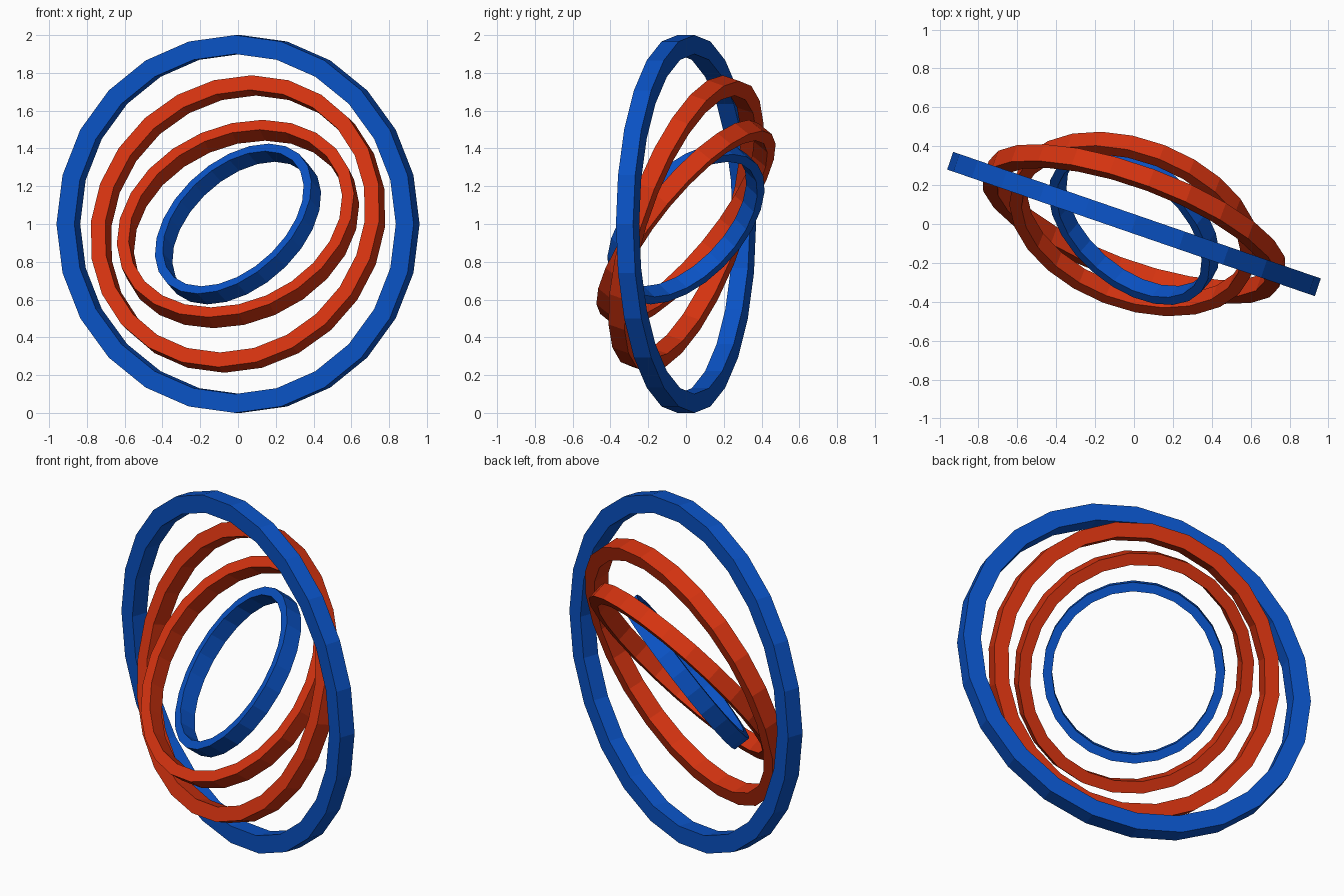
import bpy, bmesh
from math import radians, sin, cos, tau
from mathutils import Vector, Matrix

cube = bpy.data.objects.get("Cube")
if cube:
    bpy.data.objects.remove(cube)

SIDES = 24
HALF_WIDTH = 0.048
CENTRE = Vector((0, 0, 1))


def make_material(name, rgb):
    mat = bpy.data.materials.new(name)
    mat.use_nodes = True
    mat.diffuse_color = (*rgb, 1)
    mat.node_tree.nodes["Principled BSDF"].inputs["Base Color"].default_value = (*rgb, 1)
    return mat


def make_ring(name, radius, turn, tilt, mat):
    """Flat-sided band with a rectangular section, its axis turned and tilted."""
    inner = radius * 0.9
    section = [(radius, -HALF_WIDTH), (radius, HALF_WIDTH),
               (inner, HALF_WIDTH), (inner, -HALF_WIDTH)]
    bm = bmesh.new()
    loops = []
    for i in range(SIDES):
        a = tau * i / SIDES
        loops.append([bm.verts.new((r * cos(a), r * sin(a), z)) for r, z in section])
    for i in range(SIDES):
        here, there = loops[i], loops[(i + 1) % SIDES]
        for j in range(4):
            k = (j + 1) % 4
            bm.faces.new((here[j], there[j], there[k], here[k]))
    bmesh.ops.recalc_face_normals(bm, faces=bm.faces)
    mesh = bpy.data.meshes.new(name)
    bm.to_mesh(mesh)
    bm.free()
    mesh.materials.append(mat)

    # Axis frame: one horizontal direction, one in-plane upward direction
    t, e = radians(turn), radians(tilt)
    axis = Vector((sin(t) * cos(e), cos(t) * cos(e), -sin(e)))
    side = Vector((cos(t), -sin(t), 0))
    up = axis.cross(side)
    frame = Matrix((side, up, axis)).transposed().to_4x4()
    ring = bpy.data.objects.new(name, mesh)
    ring.matrix_world = Matrix.Translation(CENTRE) @ frame
    bpy.context.collection.objects.link(ring)


blue = make_material("blue", (0.003, 0.085, 0.56))
red = make_material("red", (0.66, 0.033, 0.005))

# Nested rings, outermost first: radius, turn, tilt
make_ring("outer_ring", 1.0, 19, 0, blue)
make_ring("second_ring", 0.813, 20.3, 18.2, red)
make_ring("third_ring", 0.656, 21.2, 37.2, red)
make_ring("inner_ring", 0.49, 41, 35.8, blue)
